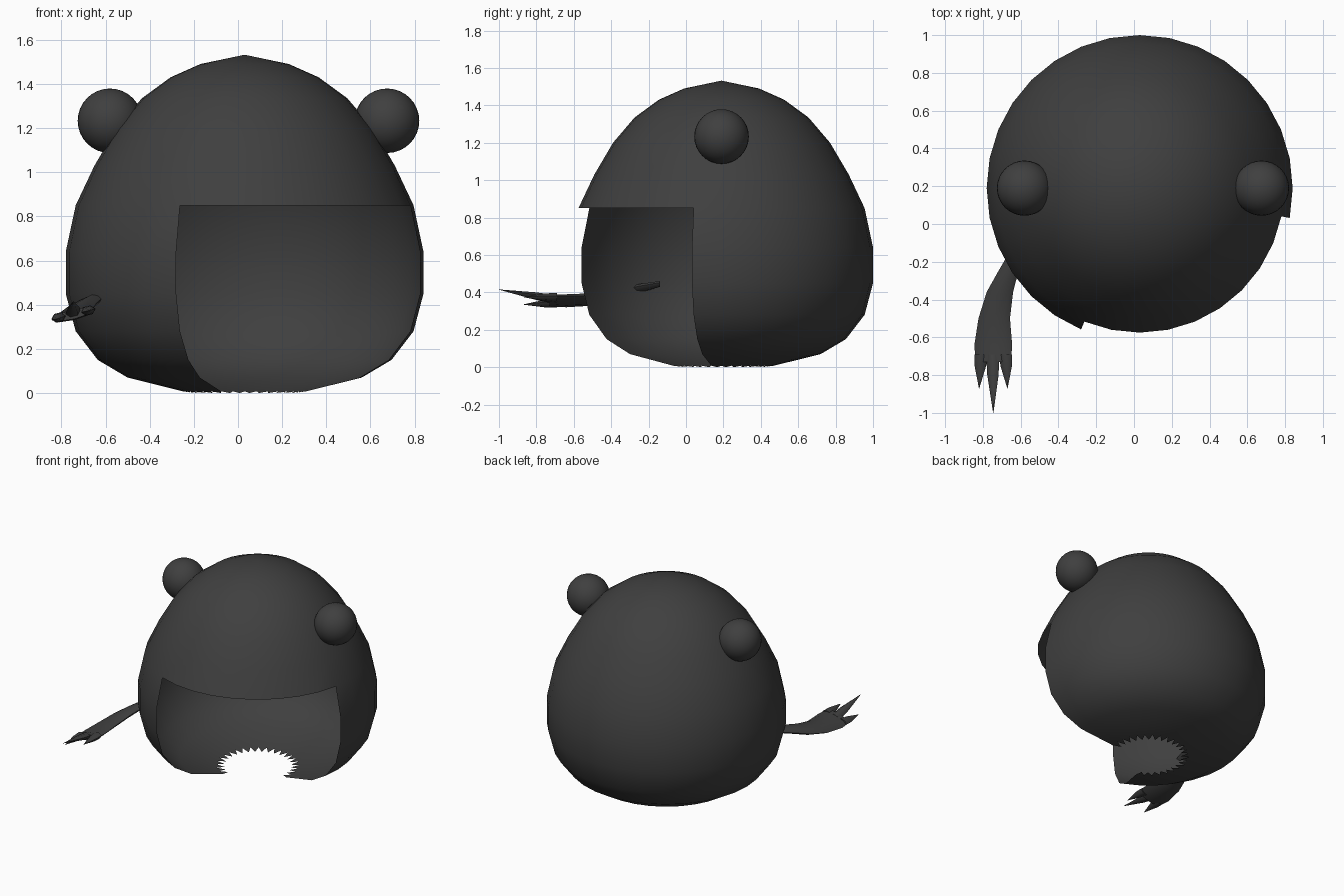
import bpy, bmesh, math
from mathutils import Vector

cube = bpy.data.objects.get("Cube")
if cube:
    bpy.data.objects.remove(cube, do_unlink=True)

charcoal = bpy.data.materials.new("charcoal")
charcoal.use_nodes = True
COLOUR = (0.05, 0.05, 0.05, 1)
charcoal.diffuse_color = COLOUR
charcoal.node_tree.nodes["Principled BSDF"].inputs["Base Color"].default_value = COLOUR

CX, CY = 0.03, 0.19   # body axis
SEGMENTS = 32


def finish(bm, name, angle):
    """Turn a bmesh into a smooth-shaded charcoal object."""
    mesh = bpy.data.meshes.new(name)
    bm.to_mesh(mesh)
    bm.free()
    obj = bpy.data.objects.new(name, mesh)
    bpy.context.collection.objects.link(obj)
    mesh.materials.append(charcoal)
    bpy.ops.object.select_all(action='DESELECT')
    obj.select_set(True)
    bpy.context.view_layer.objects.active = obj
    bpy.ops.object.shade_smooth_by_angle(angle=math.radians(angle))
    return obj


def body_point(radius, z, step):
    a = 2 * math.pi * step / SEGMENTS
    return (CX + radius * math.cos(a), CY + radius * math.sin(a), z)


# Body: thin open dome, with a nine-segment doorway and a toothed hole below
profile = [(0.28, 0.008), (0.53, 0.07), (0.665, 0.15), (0.765, 0.28), (0.81, 0.45),
           (0.81, 0.64), (0.765, 0.85), (0.68, 1.03), (0.58, 1.2), (0.465, 1.335),
           (0.335, 1.43), (0.2, 1.49)]
LIP_RING = 6
doorway = range(SEGMENTS - 10, SEGMENTS - 1)
bm = bmesh.new()
rings = [[bm.verts.new(body_point(r, z, i)) for i in range(SEGMENTS)] for r, z in profile]
top = bm.verts.new((CX, CY, 1.532))
for i in range(SEGMENTS):
    j = (i + 1) % SEGMENTS
    for level in range(len(rings) - 1):
        if level < LIP_RING and i in doorway:
            continue
        low, high = rings[level], rings[level + 1]
        bm.faces.new((low[i], low[j], high[j], high[i]))
    bm.faces.new((rings[-1][i], rings[-1][j], top))
    if i not in doorway:
        tooth = bm.verts.new(body_point(0.225, 0, i + 0.5))
        bm.faces.new((rings[0][j], rings[0][i], tooth))
loose = [v for v in bm.verts if not v.link_faces]
bmesh.ops.delete(bm, geom=loose, context='VERTS')
finish(bm, "body_shell", 60)

# Round ears
for name, x in (("right_ear", -0.58), ("left_ear", 0.675)):
    bm = bmesh.new()
    bmesh.ops.create_uvsphere(bm, u_segments=32, v_segments=16, radius=0.146)
    bmesh.ops.translate(bm, verts=bm.verts, vec=(x, CY, 1.233))
    finish(bm, name, 60)


def loft(name, stations, roll, sides=8):
    """Flattened tube along -y: stations are x, y, z, half width, half thickness."""
    bm = bmesh.new()
    loops = []
    for x, y, z, width, thick in stations:
        loop = []
        for k in range(sides):
            a = 2 * math.pi * k / sides
            u, v = width * math.cos(a), thick * math.sin(a)
            loop.append(bm.verts.new((x + u * math.cos(roll) - v * math.sin(roll), y,
                                      z + u * math.sin(roll) + v * math.cos(roll))))
        loops.append(loop)
    for a, b in zip(loops, loops[1:]):
        for k in range(sides):
            n = (k + 1) % sides
            bm.faces.new((a[k], a[n], b[n], b[k]))
    bm.faces.new(loops[0][::-1])
    bm.faces.new(loops[-1])
    bmesh.ops.recalc_face_normals(bm, faces=bm.faces)
    return finish(bm, name, 50)


# Arm: starts just inside the shell, widening to a flat hand
ROLL = math.radians(14)
loft("right_arm", [(-0.625, -0.14, 0.445, 0.03, 0.015),
                   (-0.665, -0.25, 0.42, 0.055, 0.022),
                   (-0.71, -0.36, 0.39, 0.072, 0.026),
                   (-0.74, -0.5, 0.362, 0.086, 0.027),
                   (-0.745, -0.64, 0.355, 0.103, 0.025),
                   (-0.745, -0.73, 0.357, 0.097, 0.022)], ROLL)

# Three tapered claws
for name, x, tip_x, tip_y, z, tip_z in (("outer_claw", -0.81, -0.82, -0.87, 0.343, 0.335),
                                        ("middle_claw", -0.748, -0.745, -1.0, 0.36, 0.415),
                                        ("inner_claw", -0.68, -0.67, -0.87, 0.373, 0.375)):
    start, tip = Vector((x, -0.69, z)), Vector((tip_x, tip_y, tip_z))
    stations = []
    for t, width in ((0, 0.036), (0.35, 0.031), (1, 0.001)):
        p = start.lerp(tip, t)
        stations.append((p.x, p.y, p.z, width, width * 0.65))
    loft(name, stations, ROLL, 6)
